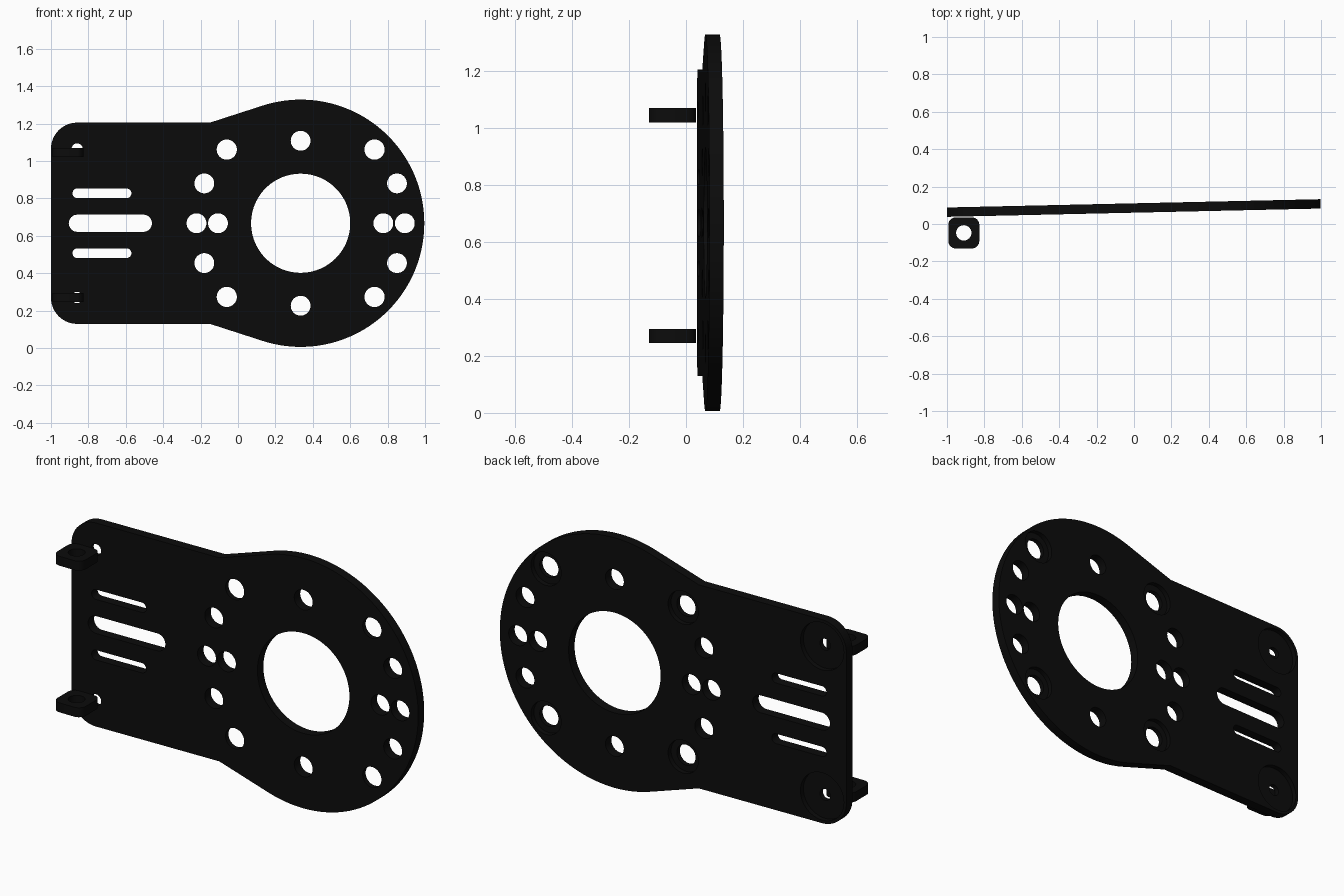
import bpy, bmesh
from math import cos, sin, pi, acos, atan2, hypot

if "Cube" in bpy.data.objects:
    bpy.data.objects.remove(bpy.data.objects["Cube"])

black = bpy.data.materials.new("matte black")
black.use_nodes = True
COLOUR = (0.0035, 0.0035, 0.0035, 1)
black.diffuse_color = COLOUR
black.node_tree.nodes["Principled BSDF"].inputs["Base Color"].default_value = COLOUR

MID = 0.667          # height of the mirror line
CX, R = 0.335, 0.661  # round motor end
HALF = 0.025         # half the plate thickness


def arc(cx, cz, r, a0, a1, n):
    return [(cx + r * cos(a0 + (a1 - a0) * i / n), cz + r * sin(a0 + (a1 - a0) * i / n))
            for i in range(n + 1)]


def circle(cx, cz, r, n=48):
    return arc(cx, cz, r, 0, 2 * pi, n)[:-1]


def loft(bm, sections):
    """Closed solid through (outline, depth) sections."""
    rings = [[bm.verts.new((x, y, z)) for x, z in pts] for pts, y in sections]
    n = len(rings[0])
    for a, b in zip(rings, rings[1:]):
        for i in range(n):
            j = (i + 1) % n
            bm.faces.new((a[i], a[j], b[j], b[i]))
    bm.faces.new(rings[0][::-1])
    bm.faces.new(rings[-1])


def make(name, bm):
    bmesh.ops.recalc_face_normals(bm, faces=bm.faces)
    mesh = bpy.data.meshes.new(name)
    bm.to_mesh(mesh)
    bm.free()
    mesh.materials.append(black)
    obj = bpy.data.objects.new(name, mesh)
    bpy.context.collection.objects.link(obj)
    return obj


def activate(obj):
    bpy.ops.object.select_all(action='DESELECT')
    obj.select_set(True)
    bpy.context.view_layer.objects.active = obj


def cut(obj, cutter):
    cutter.hide_render = True
    mod = obj.modifiers.new("cut", 'BOOLEAN')
    mod.operation, mod.solver, mod.object = 'DIFFERENCE', 'EXACT', cutter
    activate(obj)
    bpy.ops.object.modifier_apply(modifier=mod.name)
    bpy.data.objects.remove(cutter)


def smooth(obj):
    activate(obj)
    bpy.ops.object.shade_smooth_by_angle()


# Plate outline: rounded rectangle flowing into a disc along tangent lines
half_h, corner, neck = 0.538, 0.14, -0.15
dx, dz = neck - CX, half_h
tangent = atan2(dz, dx) - acos(R / hypot(dx, dz))
outline = arc(CX, MID, R, -tangent, tangent, 110)
outline += [(neck, MID + half_h)]
outline += arc(-1 + corner, MID + half_h - corner, corner, pi / 2, pi, 14)
outline += arc(-1 + corner, MID - half_h + corner, corner, pi, 1.5 * pi, 14)
outline += [(neck, MID - half_h)]
bm = bmesh.new()
loft(bm, [(outline, -HALF), (outline, HALF)])
plate = make("mounting_plate", bm)

# Holes, counterbored from the back where a larger radius is given
bm = bmesh.new()


def hole(x, z, r, sink=None):
    sections = [(circle(x, z, r), -0.1)]
    if sink:
        sections += [(circle(x, z, r), 0.0), (circle(x, z, sink), 0.0)]
    loft(bm, sections + [(circle(x, z, sink or r), 0.1)])


def slot(x0, x1, z, r):
    pts = arc(x1 - r, z, r, -pi / 2, pi / 2, 16) + arc(x0 + r, z, r, pi / 2, 1.5 * pi, 16)
    loft(bm, [(pts, -0.1), (pts, 0.1)])


loft(bm, [(circle(CX, MID, 0.265, 96), -0.1), (circle(CX, MID, 0.265, 96), 0.1)])
for side in (-1, 1):
    hole(CX, MID + side * 0.441, 0.053)
    hole(-0.86, MID + side * 0.397, 0.03, 0.125)
    slot(-0.885, -0.57, MID + side * 0.16, 0.026)
    hole(CX + side * 0.442, MID, 0.053)
    hole(CX + side * 0.557, MID, 0.053)
    for up in (-1, 1):
        hole(CX + side * 0.395, MID + up * 0.394, 0.054, 0.087)
        hole(CX + side * 0.515, MID + up * 0.213, 0.053)
slot(-0.905, -0.46, MID, 0.046)
cut(plate, make("hole_cutter", bm))

# Slight lean of the plate toward the back on its left
for v in plate.data.vertices:
    v.co.y += 0.0855 + 0.0222 * v.co.x
smooth(plate)

# Front tabs: rounded squares lying flat, each with a round eye
for name, z in (("lower_tab", 0.27), ("upper_tab", 1.045)):
    cx, cy, h, r = -0.91, -0.0475, 0.083, 0.04
    pts = []
    for k, (sx, sy) in enumerate(((1, 1), (-1, 1), (-1, -1), (1, -1))):
        pts += arc(cx + sx * (h - r), cy + sy * (h - r), r, k * pi / 2, (k + 1) * pi / 2, 8)
    parts = []
    for part, ring, d in ((name, pts, 0.025), ("eye_cutter", circle(cx, cy, 0.041), 0.1)):
        bm = bmesh.new()
        loft(bm, [(ring, -d), (ring, d)])
        for v in bm.verts:
            v.co = (v.co.x, v.co.z, z + v.co.y)
        parts.append(make(part, bm))
    cut(*parts)
    smooth(parts[0])
